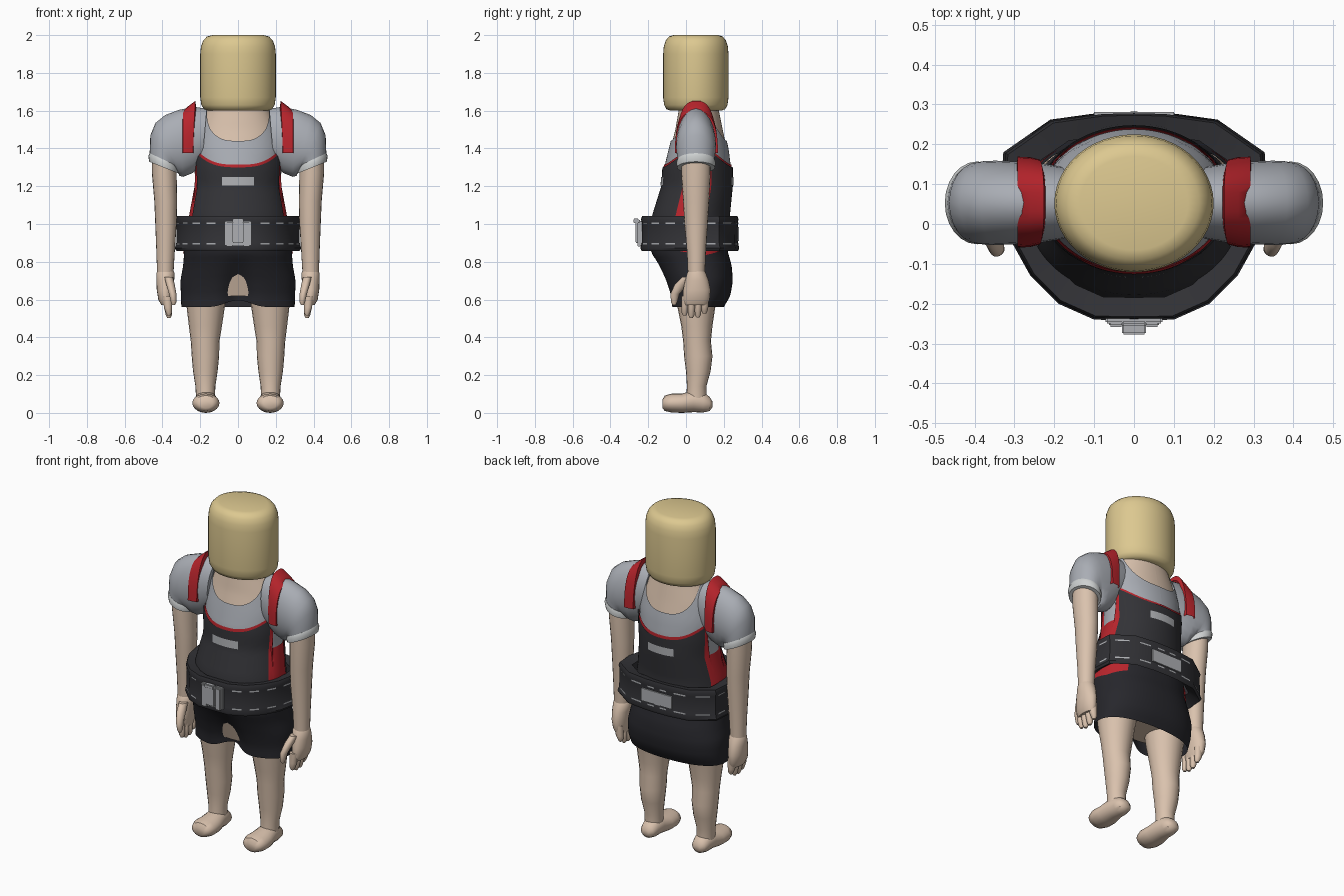
import bpy
import bmesh
import math
from mathutils import Vector

default_cube = bpy.data.objects.get("Cube")
if default_cube:
    bpy.data.objects.remove(default_cube)


def material(name, red, green, blue):
    result = bpy.data.materials.new(name)
    result.use_nodes = True
    result.diffuse_color = (red, green, blue, 1)
    shader = result.node_tree.nodes["Principled BSDF"]
    shader.inputs["Base Color"].default_value = (red, green, blue, 1)
    shader.inputs["Roughness"].default_value = 0.8
    return result


SKIN = material("skin", .70, .54, .42)
YELLOW = material("straw yellow", .72, .58, .28)
GREY = material("shirt grey", .40, .42, .46)
WHITE = material("cuff white", .62, .64, .64)
CHARCOAL = material("charcoal", .032, .032, .037)
BLACK = material("shorts black", .020, .020, .025)
RED = material("red", .48, .018, .025)
SILVER = material("silver", .42, .43, .45)


def finish(name, bm, mat, closed=True):
    if closed:
        bmesh.ops.recalc_face_normals(bm, faces=bm.faces)
    mesh = bpy.data.meshes.new(name)
    bm.to_mesh(mesh)
    bm.free()
    mesh.materials.append(mat)
    mesh.shade_smooth()
    mesh.set_sharp_from_angle(angle=math.radians(42))
    obj = bpy.data.objects.new(name, mesh)
    bpy.context.collection.objects.link(obj)
    return obj


def loft(name, rings, mat, caps=True, wrap=True, closed=True):
    """Join successive rows of points with quads."""
    bm = bmesh.new()
    rows = [[bm.verts.new(p) for p in ring] for ring in rings]
    count = len(rows[0])
    for low, high in zip(rows, rows[1:]):
        for i in range(count if wrap else count - 1):
            j = (i + 1) % count
            bm.faces.new((low[i], low[j], high[j], high[i]))
    if caps:
        bm.faces.new(rows[0][::-1])
        bm.faces.new(rows[-1])
    return finish(name, bm, mat, closed)


def oval(centre, u, v, count=20):
    angles = [math.tau * i / count for i in range(count)]
    return [Vector(centre) + Vector(u) * math.cos(a) + Vector(v) * math.sin(a) for a in angles]


def tube(name, rows, mat, side=1):
    """Upright limb; each row is inner x, outer x, front y, back y, z."""
    rings = [oval((side * (a + b) / 2, (f + k) / 2, z), ((b - a) / 2, 0, 0), (0, (k - f) / 2, 0))
             for a, b, f, k, z in rows]
    return loft(name, rings, mat)


def box(name, low, high, mat, bevel=0):
    bm = bmesh.new()
    bmesh.ops.create_cube(bm, size=1)
    for v in bm.verts:
        v.co = [a + (b - a) * (c + .5) for a, b, c in zip(low, high, v.co)]
    if bevel:
        bmesh.ops.bevel(bm, geom=bm.edges[:], offset=bevel, segments=2, affect='EDGES')
    return finish(name, bm, mat)


# Body shapes: height, half width, front y, back y
TORSO = [(.88, .27, -.19, .23), (1.05, .25, -.165, .22), (1.2, .222, -.118, .235),
         (1.3, .228, -.112, .235), (1.4, .23, -.088, .222), (1.5, .21, -.062, .2),
         (1.6, .172, -.045, .18), (1.7, .14, -.04, .17)]
HIPS = [(.56, .30, -.085, .2), (.62, .302, -.09, .235), (.7, .305, -.115, .248),
        (.78, .29, -.15, .242), (.85, .285, -.185, .222), (.95, .28, -.19, .22)]


def surface(shape, angle, z, offset, power=2.0):
    """Point on a body shape; angle zero faces the front."""
    z0 = min(max(z, shape[0][0]), shape[-1][0])
    for low, high in zip(shape, shape[1:]):
        if z0 <= high[0]:
            break
    t = (z0 - low[0]) / (high[0] - low[0])
    half, front, back = [a + (b - a) * t for a, b in zip(low[1:], high[1:])]
    s, c = [math.copysign(abs(w) ** (2 / power), w) for w in (math.sin(angle), math.cos(angle))]
    return Vector(((half + offset) * s, (front + back) / 2 - ((back - front) / 2 + offset) * c, z))


def patch(name, shape, low, high, mat, offset, start=-math.pi, end=math.pi,
          columns=96, rows=14, power=2.0, adjust=None):
    """Part of a body surface between two edges given as functions of angle."""
    rings = []
    for j in range(rows + 1):
        ring = []
        for i in range(columns + 1):
            a = start + (end - start) * i / columns
            z = low(a) + (high(a) - low(a)) * j / rows
            p = surface(shape, a, z, offset, power)
            ring.append(adjust(p, a) if adjust else p)
        rings.append(ring)
    return loft(name, rings, mat, caps=False, wrap=False, closed=False)


def level(z):
    return lambda a: z


def shirt_neck(a):
    return 1.44 + .19 * abs(math.sin(a)) ** 3


def vest_neck(a):
    return 1.3 + .1 * abs(math.sin(a)) ** 3


def vest_lining(a):
    return 1.2 if abs(math.sin(a)) > .95 else vest_neck(a) + .014


# Head
head_profile = [(.78, 1.6), (.9, 1.608), (.97, 1.63), (1, 1.67), (1, 1.9), (.98, 1.94),
                (.92, 1.972), (.82, 1.993), (.68, 2)]
loft("head", [oval((0, .052, z), (.2 * r, 0, 0), (0, .173 * r, 0), 48) for r, z in head_profile], YELLOW)

# Torso layers
patch("neck_and_chest", TORSO, level(1.36), level(1.66), SKIN, -.006)
patch("shirt", TORSO, level(.95), shirt_neck, GREY, .003)
patch("vest_red_lining", TORSO, level(.95), vest_lining, RED, .008)
for label, middle in (("front", 0), ("back", math.pi)):
    patch("vest_" + label, TORSO, level(.95), vest_neck, CHARCOAL, .013, middle - 1.16, middle + 1.16, 40)
    patch("vest_label_" + label, TORSO, level(1.205), level(1.25), SILVER, .017,
          middle - .36, middle + .36, 10, 2)


# Shorts with a soft dip between the thighs
def thigh_dip(p, a):
    if math.cos(a) > 0:
        p.y += .055 * math.exp(-(p.x / .07) ** 2) * min(1, max(0, (.84 - p.z) / .2))
    return p


def shorts_hem(a):
    return .56 + (.035 * math.exp(-(a / .25) ** 2))


patch("shorts", HIPS, shorts_hem, level(.93), BLACK, 0, power=2.3, adjust=thigh_dip)
pelvis = [[surface(HIPS, math.tau * i / 32, z, -.03, 2.3) for i in range(32)] for z in (.62, .75)]
loft("pelvis", pelvis, SKIN)
for middle in (-1.9, 1.9):
    patch("waist_red_trim", HIPS, lambda a: .835 + .04 * abs(a - middle), level(.9), RED, .005,
          middle - .55, middle + .55, 12, 3, 2.3)

# Belt
half_outline = [(0, -.242), (.1, -.24), (.19, -.2), (.26, -.13), (.31, -.04), (.335, .08),
                (.328, .18), (.21, .262), (.08, .28), (0, .282)]
outline = half_outline + [(-x, y) for x, y in half_outline[-2:0:-1]]


def belt_point(x, y, scale, z):
    return Vector((x * scale, .02 + (y - .02) * scale, z))


belt_profile = [(.8, .9), (.975, .858), (1, .872), (.975, .9), (.97, 1.005), (.985, 1.025),
                (.965, 1.042), (.78, 1.03), (.8, .9)]
loft("belt", [[belt_point(x, y, r, z) for x, y in outline] for r, z in belt_profile], CHARCOAL, caps=False)

stitches = bmesh.new()
for first, last in zip(outline, outline[1:] + outline[:1]):
    first, last = Vector(first), Vector(last)
    if abs(first.x + last.x) / 2 < .06 and first.y < 0:
        continue
    count = max(1, round((last - first).length / .1))
    for k in range(count):
        ends = [first.lerp(last, (k + f) / count) for f in (.22, .78)]
        for z in (.892, 1.0):
            corners = [(ends[0], z), (ends[1], z), (ends[1], z + .008), (ends[0], z + .008)]
            stitches.faces.new([stitches.verts.new(belt_point(p.x, p.y, .985, h)) for p, h in corners])
finish("belt_stitching", stitches, SILVER, closed=False)
box("belt_back_label", (-.1, .272, .91), (.1, .281, .985), SILVER)

# Buckle
box("buckle_plate", (-.072, -.25, .885), (.072, -.232, 1.015), SILVER, .004)
for x in (-.045, .045):
    box("buckle_rail", (x - .018, -.258, .88), (x + .018, -.24, 1.01), SILVER, .004)
box("buckle_lever", (-.03, -.268, .9), (.03, -.24, 1.02), SILVER, .004)
box("buckle_lip", (-.03, -.278, 1.005), (.03, -.25, 1.028), SILVER, .004)

for side, label in ((1, "left"), (-1, "right")):
    # Sleeve rings: top x and z, bottom x and z, half depth
    def sleeve_ring(ax, az, bx, bz, depth):
        return oval((side * (ax + bx) / 2, .053, (az + bz) / 2),
                    (side * (ax - bx) / 2, 0, (az - bz) / 2), (0, depth, 0), 24)

    sleeve = [(.165, 1.61, .19, 1.32, .09), (.23, 1.62, .24, 1.27, .1), (.31, 1.605, .29, 1.25, .104),
              (.385, 1.577, .31, 1.255, .106), (.437, 1.535, .315, 1.27, .105),
              (.464, 1.47, .318, 1.285, .102), (.468, 1.37, .32, 1.3, .097)]
    loft(label + "_sleeve", [sleeve_ring(*row) for row in sleeve], GREY)
    cuff = [(.468, 1.375, .317, 1.305, .099), (.475, 1.36, .312, 1.29, .104), (.47, 1.33, .315, 1.268, .1)]
    loft(label + "_cuff", [sleeve_ring(*row) for row in cuff], WHITE)

    # Shoulder strap arching over the sleeve
    strap = []
    for x, width, rise in ((.222, .09, .25), (.226, .107, .277), (.262, .113, .25),
                           (.292, .114, .222), (.294, .098, .2)):
        arc = [math.pi * i / 24 for i in range(25)]
        strap.append([(side * (x + .012 * (1 - math.sin(a)) * (x < .25)),
                       .055 - math.copysign(abs(math.cos(a)) ** .75, math.cos(a)) * width,
                       1.375 + rise * max(0, math.sin(a)) ** .8) for a in arc])
    loft(label + "_shoulder_strap", strap, RED, caps=False, wrap=False)

    # Arm and hand
    tube(label + "_arm", [(.33, .455, -.025, .13, 1.42), (.325, .456, -.025, .13, 1.27),
                          (.322, .443, -.015, .122, 1.12), (.325, .438, -.008, .115, 1),
                          (.335, .432, .005, .105, .85), (.342, .428, .01, .1, .73)], SKIN, side)
    tube(label + "_palm", [(.345, .425, .015, .098, .755), (.335, .432, .005, .106, .74),
                           (.338, .432, -.005, .12, .7), (.342, .43, -.015, .13, .65),
                           (.345, .422, -.018, .125, .6), (.352, .405, -.012, .112, .57)], SKIN, side)
    for k, tip in enumerate((.515, .502, .505, .525)):
        y = -.005 + .035 * k
        tube(label + "_finger", [(.35, .4, y - .02, y + .02, .62), (.35, .392, y - .02, y + .018, .56),
                                 (.35, .382, y - .018, y + .014, tip + .015),
                                 (.358, .374, y - .01, y + .006, tip)], SKIN, side)
    tube(label + "_thumb", [(.345, .39, -.02, .04, .72), (.335, .38, -.06, .01, .68),
                            (.326, .365, -.082, -.035, .63), (.325, .356, -.08, -.045, .59),
                            (.333, .35, -.072, -.053, .572)], SKIN, side)

    # Leg and foot
    tube(label + "_leg", [(.05, .285, -.06, .18, .68), (.07, .272, -.045, .155, .56),
                          (.085, .26, -.025, .14, .46), (.098, .25, -.015, .132, .38),
                          (.1, .245, -.01, .14, .3), (.108, .238, 0, .13, .22),
                          (.12, .225, .005, .108, .14), (.122, .222, 0, .11, .07)], SKIN, side)
    # Foot rings: y, half width, bottom z, top z
    foot = [(-.125, .035, .025, .07), (-.112, .058, .01, .092), (-.075, .072, .002, .102), (-.02, .07, 0, .102),
            (.04, .058, .004, .12), (.09, .052, .002, .112), (.125, .042, .01, .085), (.14, .02, .03, .06)]
    loft(label + "_foot", [oval((side * .17, y, (low + high) / 2), (half, 0, 0), (0, 0, (high - low) / 2))
                           for y, half, low, high in foot], SKIN)
